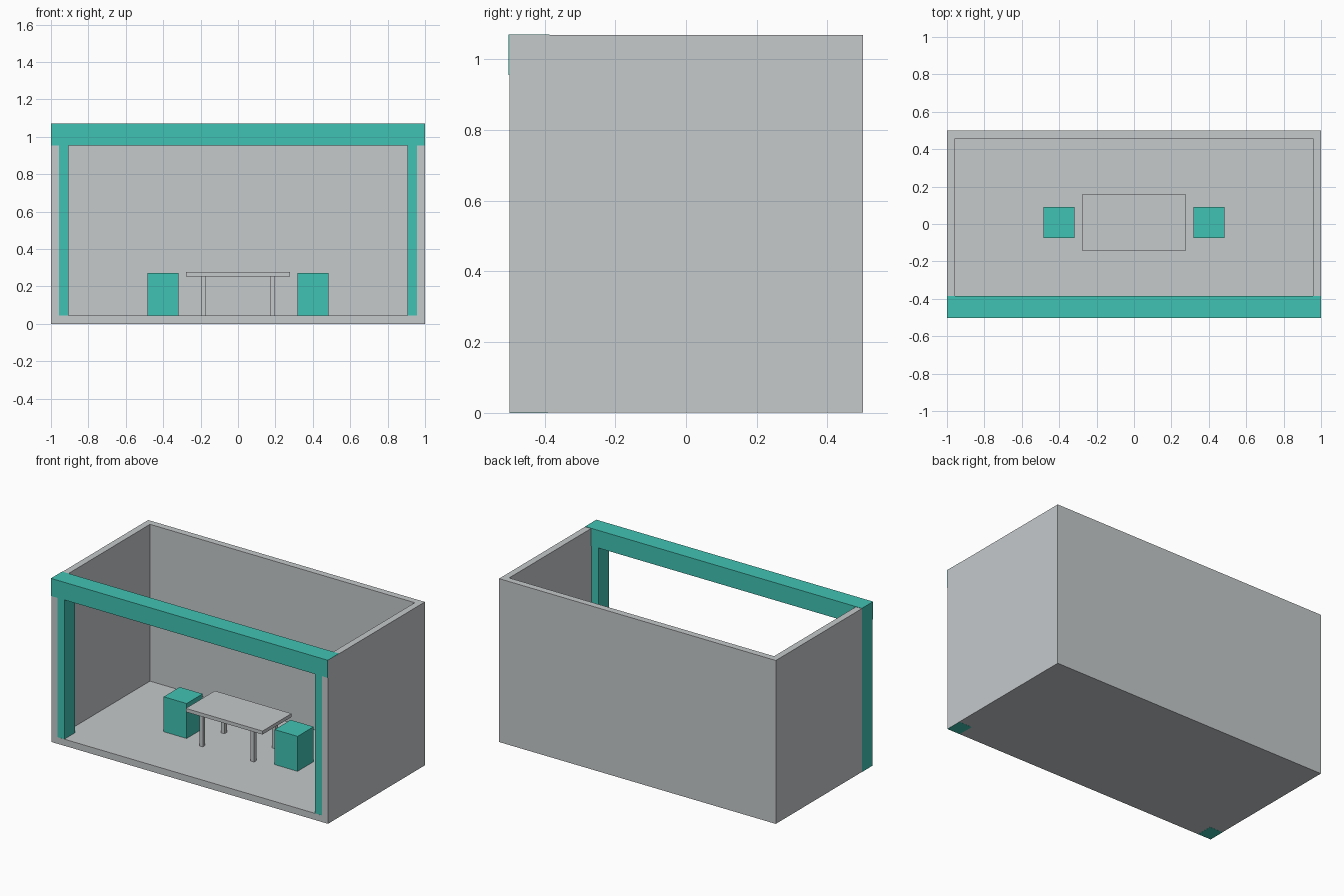
import bpy, bmesh

if "Cube" in bpy.data.objects:
    bpy.data.objects.remove(bpy.data.objects["Cube"])


def material(name, rgb):
    m = bpy.data.materials.new(name)
    m.diffuse_color = (*rgb, 1.0)
    m.use_nodes = True
    m.node_tree.nodes["Principled BSDF"].inputs["Base Color"].default_value = m.diffuse_color
    return m


GREY = material("light_grey", (0.56, 0.585, 0.597))
TEAL = material("teal", (0.053, 0.545, 0.455))


def box(name, x, y, z, mat, skip=None):
    """Box from min/max pairs; skip(normal) drops the faces that stay open."""
    bm = bmesh.new()
    bmesh.ops.create_cube(bm, size=1)
    for v in bm.verts:
        v.co = [lo if c < 0 else hi for c, (lo, hi) in zip(v.co, (x, y, z))]
    bm.normal_update()
    if skip:
        bmesh.ops.delete(bm, geom=[f for f in bm.faces if skip(f.normal)], context='FACES')
    mesh = bpy.data.meshes.new(name)
    bm.to_mesh(mesh)
    bm.free()
    mesh.materials.append(mat)
    ob = bpy.data.objects.new(name, mesh)
    bpy.context.collection.objects.link(ob)
    return ob


# Booth shell: floor, back and side walls, open at the front and top
shell = box("booth_shell", (-1, 1), (-0.499, 0.501), (0.0005, 1.068), GREY,
            skip=lambda n: n.y < -0.5 or n.z > 0.5)
thick = shell.modifiers.new("wall_thickness", 'SOLIDIFY')
thick.thickness = 0.043
thick.offset = -1
thick.use_even_offset = True

# Front frame: header beam on two corner posts
box("header_beam", (-1.0005, 0.9995), (-0.502, -0.386), (0.955, 1.07), TEAL)
box("left_post", (-1.0005, -0.906), (-0.4985, -0.39), (0, 0.955), TEAL)
box("right_post", (0.906, 0.9995), (-0.4985, -0.39), (0, 0.955), TEAL)

# Table in the middle of the floor
FLOOR, CY = 0.0435, 0.007
box("table_top", (-0.277, 0.277), (CY - 0.15, CY + 0.15), (0.254, 0.277), GREY)
for sx, side in ((-1, "left"), (1, "right")):
    for sy, end in ((-1, "front"), (1, "back")):
        cx, cy, h = sx * 0.185, CY + sy * 0.112, 0.0125
        box(f"table_leg_{end}_{side}", (cx - h, cx + h), (cy - h, cy + h), (FLOOR, 0.254), GREY)
    # Cube stool at each end of the table
    cx, h = sx * 0.401, 0.083
    box(f"stool_{side}", (cx - h, cx + h), (CY - h, CY + h), (FLOOR, 0.272), TEAL)
